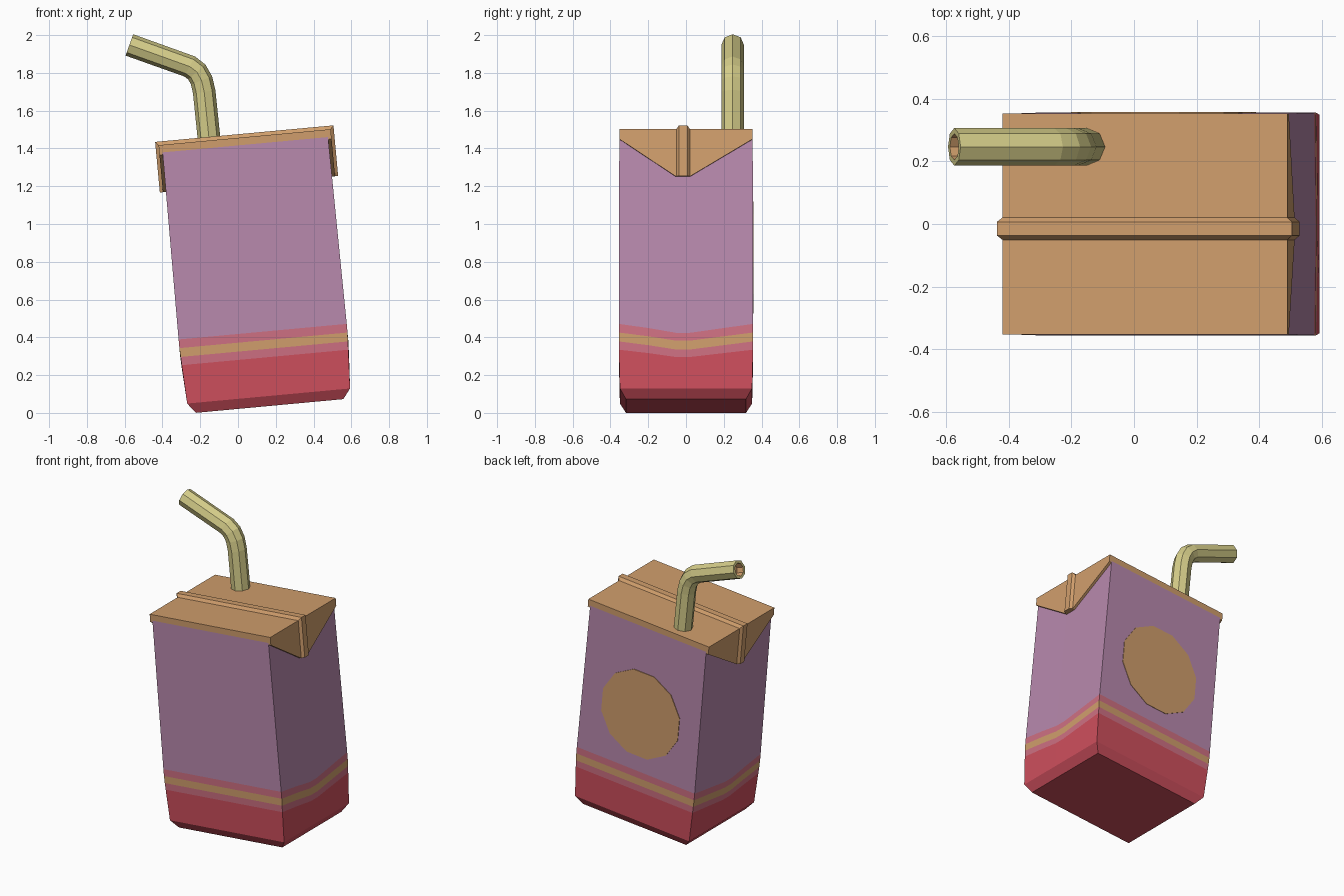
import bpy, bmesh, math
from mathutils import Matrix, Vector

if "Cube" in bpy.data.objects:
    bpy.data.objects.remove(bpy.data.objects["Cube"])

TILT = Matrix.Translation((0.169, 0, 0.0157)) @ Matrix.Rotation(math.radians(-5.3), 4, 'Y')


def material(name, rgb):
    m = bpy.data.materials.new(name)
    lin = [((c / 255 + 0.055) / 1.055) ** 2.4 for c in rgb]
    m.diffuse_color = (*lin, 1)
    m.use_nodes = True
    m.node_tree.nodes["Principled BSDF"].inputs["Base Color"].default_value = m.diffuse_color
    return m


PURPLE = material("mauve", (184, 137, 173))
ORANGE = material("tan_orange", (208, 158, 108))
RED = material("red", (206, 79, 93))
PINK = material("pink", (206, 112, 130))
STRAW = material("pale_yellow", (214, 206, 138))


def finish(name, bm, mats, matrix=TILT):
    bmesh.ops.recalc_face_normals(bm, faces=bm.faces[:])
    me = bpy.data.meshes.new(name)
    bm.to_mesh(me)
    bm.free()
    me.transform(matrix)
    for m in mats:
        me.materials.append(m)
    ob = bpy.data.objects.new(name, me)
    bpy.context.collection.objects.link(ob)
    return ob


def loft(bm, rings, cap_ends=True):
    """Bridge rings of points; returns the bands of faces and the vertex rings."""
    vs = [[bm.verts.new(p) for p in r] for r in rings]
    n = len(vs[0])
    bands = [[bm.faces.new((a[i], a[(i + 1) % n], b[(i + 1) % n], b[i])) for i in range(n)]
             for a, b in zip(vs, vs[1:])]
    if cap_ends:
        bm.faces.new(vs[0])
        bm.faces.new(vs[-1])
    return bands


def prism(bm, outline, axis, lo, hi):
    """Extrude a 2D outline along x or y."""
    def put(p, d):
        return (d, p[0], p[1]) if axis == 'x' else (p[0], d, p[1])
    loft(bm, [[put(p, lo) for p in outline], [put(p, hi) for p in outline]])


# Carton body: stacked rings, stripe rings dip in the middle of the side faces
side = [(-1, 0), (-0.56, 0.02), (-0.15, 0.043), (0.06, 0.043), (0.56, 0.02), (1, 0)]
levels = [  # height, half width, half depth, dip factor, material of band above
    (0.021, 0.392, 0.318, 0, 1),
    (0.074, 0.433, 0.350, 0, 1),
    (0.279, 0.443, 0.355, 0.9, 2),
    (0.323, 0.445, 0.356, 1, 3),
    (0.370, 0.447, 0.356, 1, 2),
    (0.416, 0.447, 0.356, 1.1, 0),
    (1.410, 0.440, 0.353, 0, 0)]
rings = []
for z, hx, hy, dip, _ in levels:
    right = [(hx, f * hy, z - d * dip) for f, d in side]
    left = [(-x, y, h) for x, y, h in reversed(right)]
    rings.append(right + left)
bm = bmesh.new()
bands = loft(bm, rings)
for f in bm.faces:
    f.material_index = 1 if f.calc_center_median().z < 0.1 else 0
for band, lev in zip(bands, levels):
    for f in band:
        f.material_index = lev[4]
finish("carton_body", bm, [PURPLE, RED, PINK, ORANGE])

# Round painted spot on the back
bm = bmesh.new()
spot = [(0.3 * math.cos(math.radians(15 + 30 * i)), 0.81 + 0.3 * math.sin(math.radians(15 + 30 * i)))
        for i in range(12)]
prism(bm, spot, 'y', 0.351, 0.3585)
finish("back_spot", bm, [ORANGE])

# Lid: top slab with a folded flap on each end
bm = bmesh.new()
slab = [(-0.457, 1.398), (0.457, 1.398), (0.457, 1.45), (-0.457, 1.45)]
prism(bm, slab, 'y', -0.353, 0.353)
finish("lid_top", bm, [ORANGE])
flap = [(-0.353, 1.45), (0.353, 1.45), (0.353, 1.398), (0.022, 1.20), (-0.055, 1.20), (-0.353, 1.398)]
for s, name in ((-1, "left_flap"), (1, "right_flap")):
    bm = bmesh.new()
    prism(bm, flap, 'x', s * 0.43, s * 0.4575)
    finish(name, bm, [ORANGE])

# Raised seam running over the lid and down both flaps
bm = bmesh.new()
base = [(-0.455, 1.20), (-0.455, 1.448), (0.455, 1.448), (0.455, 1.20)]
outer = [(-0.474, 1.20), (-0.474, 1.469), (0.474, 1.469), (0.474, 1.20)]
loft(bm, [[(b[0], -0.053, b[1]), (o[0], -0.037, o[1]), (o[0], 0.007, o[1]), (b[0], 0.023, b[1])]
          for b, o in zip(base, outer)])
finish("lid_seam", bm, [ORANGE])

# Bent drinking straw with a hollow end
path = [Vector((x, 0.247, z)) for x, z in
        ((-0.148, 1.40), (-0.179, 1.70), (-0.193, 1.76), (-0.218, 1.805), (-0.256, 1.834), (-0.575, 1.948))]


def straw_ring(p, t, r):
    n = Vector((t.z, 0, -t.x))
    return [p + n * r * math.cos(i * math.pi / 4) + Vector((0, 1, 0)) * r * math.sin(i * math.pi / 4)
            for i in range(8)]


rings = []
for i, p in enumerate(path):
    a = (p - path[max(i - 1, 0)]).normalized()
    b = (path[min(i + 1, len(path) - 1)] - p).normalized()
    rings.append(straw_ring(p, (a + b).normalized(), 0.06))
tip = (path[-1] - path[-2]).normalized()
rings.append(straw_ring(path[-1], tip, 0.042))
rings.append(straw_ring(path[-1] - tip * 0.05, tip, 0.042))
bm = bmesh.new()
bands = loft(bm, rings)
bm.faces.ensure_lookup_table()
for f in bands[-1] + [bm.faces[-1]]:
    f.material_index = 1
finish("straw", bm, [STRAW, ORANGE], Matrix.Identity(4))
